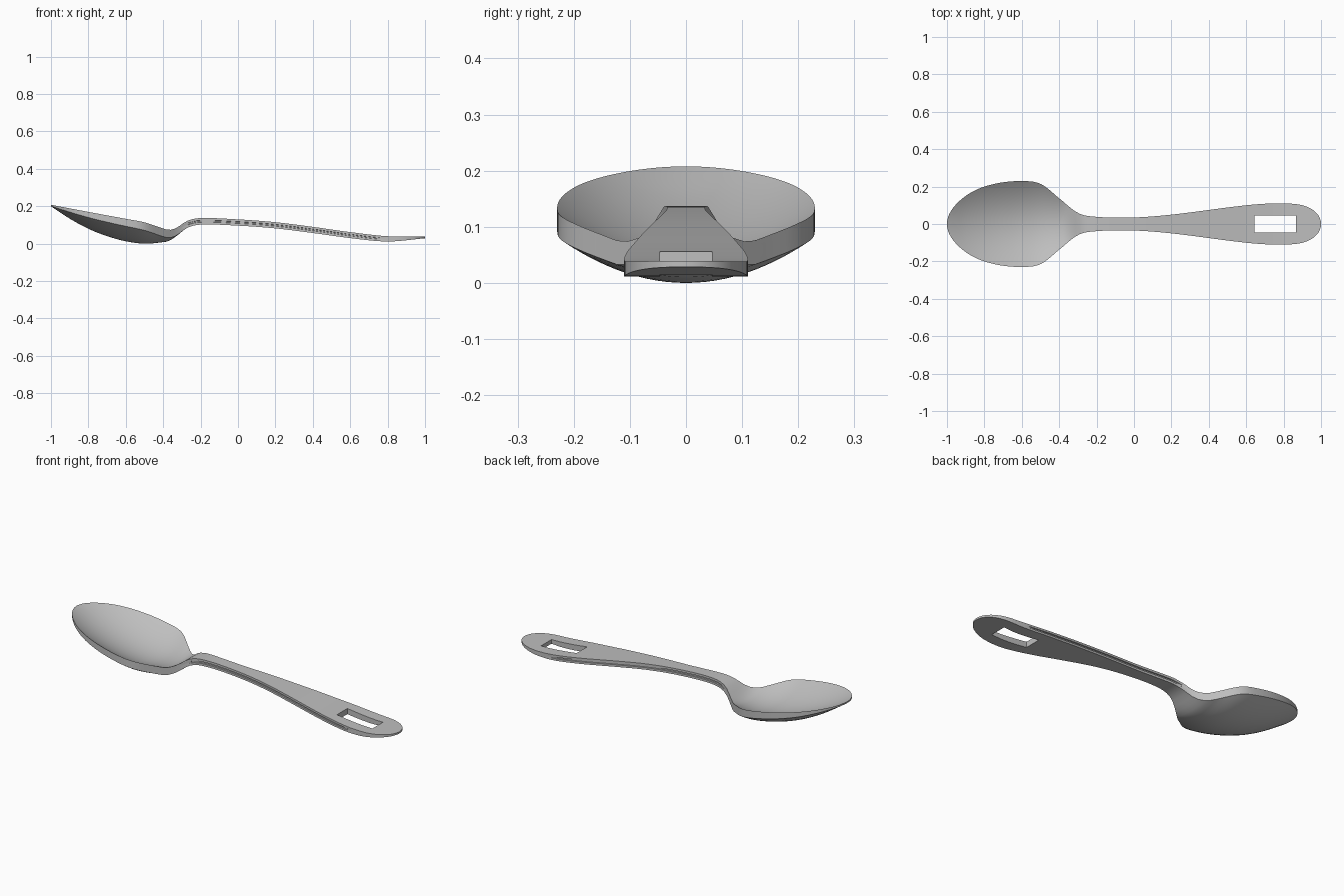
import bpy
import bmesh
import math
from mathutils import Vector

default_cube = bpy.data.objects.get("Cube")
if default_cube:
    bpy.data.objects.remove(default_cube, do_unlink=True)

STATIONS = 128   # cross-sections along the length
ACROSS = 24      # segments across the width

# Profile curves along the length, as (x, value) points
FULLNESS = [(-1, .335), (-.9, .344), (-.8, .333), (-.6, .287), (-.5, .248),
            (-.4, .15), (-.3, .062), (-.2, .039), (0, .035), (.2, .051),
            (.4, .082), (.6, .125), (.8, .183), (.9, .23), (1, .28)]
RIM_HEIGHT = [(-1, .21), (-.8, .172), (-.6, .135), (-.5, .116), (-.42, .09),
              (-.37, .076), (-.33, .086), (-.27, .125), (-.2, .139), (0, .132),
              (.2, .117), (.4, .092), (.6, .064), (.8, .042), (1, .041)]
THICKNESS = [(-1, .008), (-.8, .03), (-.6, .04), (-.4, .043), (-.2, .035),
             (.6, .032), (.8, .028), (1, .01)]
BOWL_DEPTH = [(-1, 0), (-.9, .035), (-.8, .06), (-.7, .075), (-.6, .08),
              (-.5, .071), (-.4, .03), (-.34, .006), (-.28, 0), (1, 0)]


def smooth_curve(points, x):
    """Cubic interpolation through the points."""
    def slope(k):
        a, b = points[max(k - 1, 0)], points[min(k + 1, len(points) - 1)]
        return (b[1] - a[1]) / (b[0] - a[0])

    i = 0
    while i < len(points) - 2 and x > points[i + 1][0]:
        i += 1
    (xa, va), (xb, vb) = points[i], points[i + 1]
    span = xb - xa
    t = (x - xa) / span
    ease = t * t * (3 - 2 * t)
    bend = span * t * (1 - t) * (slope(i) * (1 - t) - slope(i + 1) * t)
    return va + (vb - va) * ease + bend


def groove_depth(x):
    """Side groove runs along the handle and fades at both ends."""
    fade = min((x + .27) / .03, (.76 - x) / .03)
    return .006 * max(0, min(1, fade))


def cross_section(x):
    """Closed loop of points: top, right wall, underside, left wall."""
    width = math.sqrt(max(0, 1 - x * x)) * smooth_curve(FULLNESS, x)
    rim = smooth_curve(RIM_HEIGHT, x)
    thick = smooth_curve(THICKNESS, x)
    depth = max(0, smooth_curve(BOWL_DEPTH, x))
    inner = max(0, width - groove_depth(x))
    steps = [1 - 2 * k / ACROSS for k in range(ACROSS + 1)]
    top = [Vector((x, s * width, rim - depth * (1 - s * s))) for s in steps]
    under = [p - Vector((0, 0, thick)) for p in reversed(top)]
    wall = [(width, .36), (inner, .4), (inner, .6), (width, .64)]
    right = [Vector((x, -y, rim - thick * f)) for y, f in wall]
    left = [Vector((x, y, rim - thick * f)) for y, f in reversed(wall)]
    return top + right + under + left


# Spoon body: one loft from bowl tip to handle end
bm = bmesh.new()
rings = []
for k in range(STATIONS + 1):
    x = -math.cos(math.pi * k / STATIONS)
    rings.append([bm.verts.new(p) for p in cross_section(x)])
for a, b in zip(rings, rings[1:]):
    n = len(a)
    for j in range(n):
        bm.faces.new((a[j], a[(j + 1) % n], b[(j + 1) % n], b[j]))
bmesh.ops.remove_doubles(bm, verts=bm.verts, dist=1e-5)
bmesh.ops.recalc_face_normals(bm, faces=bm.faces)
lowest = min(v.co.z for v in bm.verts)
bmesh.ops.translate(bm, verts=bm.verts, vec=(0, 0, -lowest))

mesh = bpy.data.meshes.new("spoon")
bm.to_mesh(mesh)
bm.free()
spoon = bpy.data.objects.new("spoon", mesh)
bpy.context.collection.objects.link(spoon)

# Brushed metal grey
steel = bpy.data.materials.new("steel grey")
steel.use_nodes = True
grey = (.52, .52, .52, 1)
steel.diffuse_color = grey
steel.node_tree.nodes["Principled BSDF"].inputs["Base Color"].default_value = grey
mesh.materials.append(steel)

# Rectangular hanging slot through the handle
bpy.ops.mesh.primitive_cube_add(size=1, location=(.755, 0, .04))
cutter = bpy.context.object
cutter.name = "slot_cutter"
cutter.scale = (.22, .092, .3)
cutter.hide_render = True
cutter.data.materials.append(steel)

bpy.ops.object.select_all(action='DESELECT')
spoon.select_set(True)
bpy.context.view_layer.objects.active = spoon
cut = spoon.modifiers.new("hanging_slot", 'BOOLEAN')
cut.operation = 'DIFFERENCE'
cut.solver = 'EXACT'
cut.object = cutter
bpy.ops.object.modifier_apply(modifier=cut.name)
bpy.data.objects.remove(cutter, do_unlink=True)

bpy.ops.object.shade_smooth_by_angle(angle=math.radians(35))
